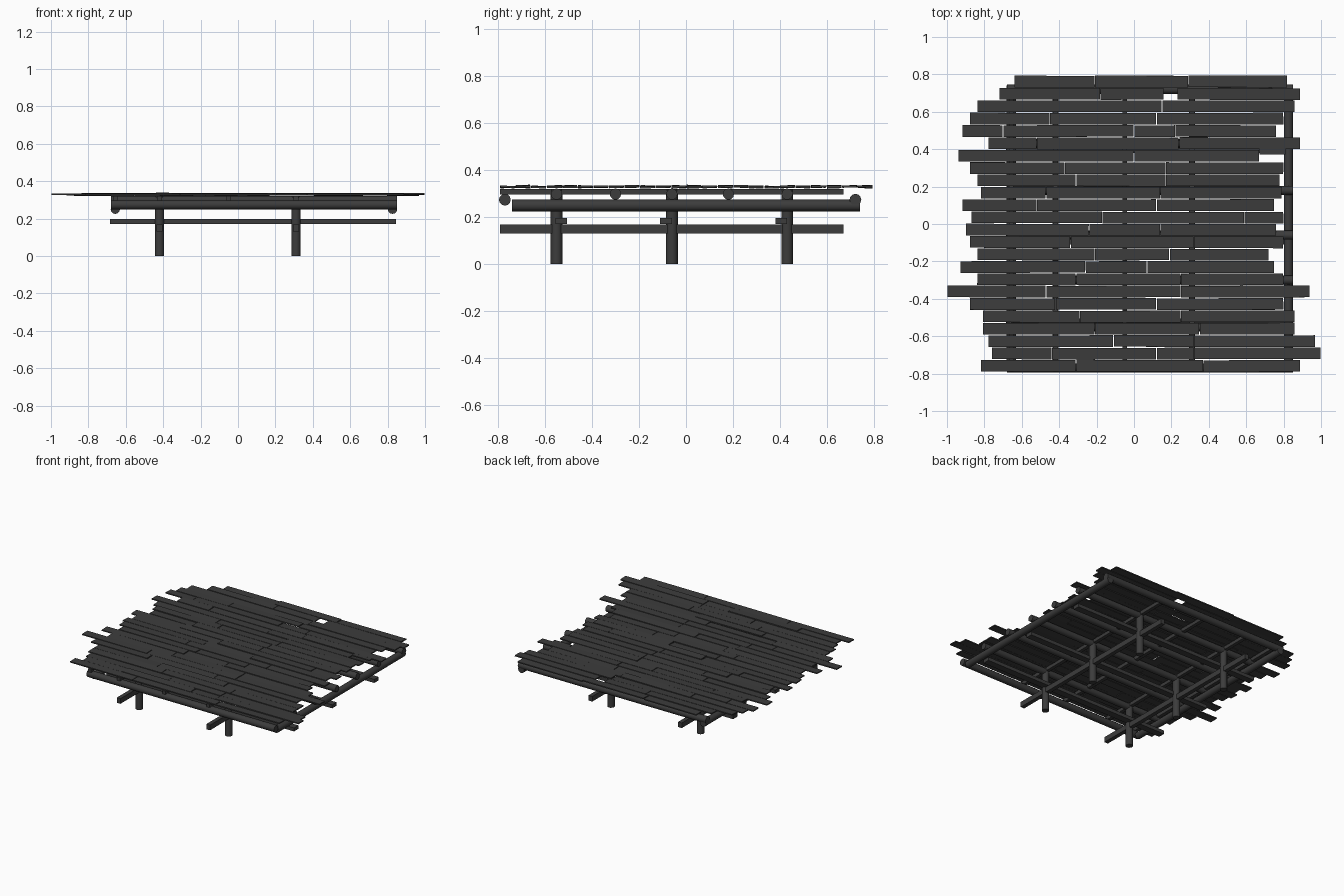
import bpy, math, random
from mathutils import Vector

random.seed(4)
if "Cube" in bpy.data.objects:
    bpy.data.objects.remove(bpy.data.objects["Cube"])

wood = bpy.data.materials.new("dark_wood")
wood.use_nodes = True
colour = (0.045, 0.045, 0.045, 1)
wood.diffuse_color = colour
wood.node_tree.nodes["Principled BSDF"].inputs["Base Color"].default_value = colour


def log(name, start, end, radius):
    """Round timber between two points."""
    a, b = Vector(start), Vector(end)
    bpy.ops.mesh.primitive_cylinder_add(vertices=12, radius=radius, depth=(b - a).length,
                                        location=(a + b) / 2)
    ob = bpy.context.object
    ob.name = name
    ob.rotation_euler = (b - a).to_track_quat('Z', 'Y').to_euler()
    ob.data.materials.append(wood)
    bpy.ops.object.shade_smooth_by_angle(angle=math.radians(40))


def board(name, centre, size, tilt=(0, 0, 0)):
    """Flat sawn timber."""
    bpy.ops.mesh.primitive_cube_add(size=1, location=centre, rotation=tilt)
    ob = bpy.context.object
    ob.name = name
    ob.scale = size
    ob.data.materials.append(wood)


POST_X = (-0.42, 0.31)
POST_Y = (-0.55, -0.06, 0.43)
LEFT, RIGHT = -0.68, 0.85

# Posts with cross braces
for x in POST_X:
    for y in POST_Y:
        log("post", (x, y, 0), (x, y, 0.32), 0.025)
    board("long_brace", (x, -0.06, 0.149), (0.03, 1.46, 0.038))
for y, shift in zip(POST_Y, (0.02, -0.025, -0.025)):
    board("cross_brace", (0.08, y + shift, 0.184), (1.53, 0.05, 0.026))

# Outer frame
for x in (LEFT + 0.024, RIGHT - 0.024):
    log("side_beam", (x, -0.74, 0.25), (x, 0.74, 0.25), 0.025)
for y in (-0.77, 0.72):
    log("end_beam", (LEFT, y, 0.274), (RIGHT, y, 0.274), 0.025)

# Joists under the deck
for y in (*POST_Y, -0.30, 0.18):
    log("cross_joist", (LEFT, y, 0.298), (RIGHT, y, 0.298), 0.024)
for x in (*POST_X, LEFT + 0.024, -0.05):
    board("long_joist", (x, -0.06, 0.308), (0.025, 1.46, 0.025))

# Deck rows from back to front: plank joints in hundredths
ROWS = [
    (-64, -21, 29, 82), (-72, -18, 16, 23, 89), (-84, 15, 86), (-88, -45, 12, 80),
    (-92, -70, 0, 22, 76), (-78, -52, 24, 89), (-94, 0, 67), (-88, -37, 17, 80),
    (-84, -31, 17, 78), (-82, -47, 14, 79), (-92, -52, 12, 75), (-87, -17, 59, 80),
    (-90, -24, 14, 76), (-88, -34, 32, 80), (-84, -21, 19, 72), (-93, -26, 7, 75),
    (-84, -31, 25, 80), (-100, -47, 25, 94), (-88, -42, 12, 80), (-81, -29, 25, 86),
    (-81, -21, 35, 86), (-78, -11, 32, 97), (-76, -44, 12, 32, 100), (-82, -31, 37, 89),
]
for row, cuts in enumerate(ROWS):
    y = 0.762 - 0.0661 * row
    for i, (a, b) in enumerate(zip(cuts, cuts[1:])):
        if (row, i) == (1, 2):      # missing short plank
            continue
        board("deck_plank",
              ((a + b) / 200, y + random.uniform(-0.001, 0.001),
               0.329 + random.uniform(-0.002, 0.003)),
              ((b - a) / 100 - 0.004, 0.062, 0.008),
              (random.uniform(-0.05, 0.05), random.uniform(-0.004, 0.004),
               random.uniform(-0.003, 0.003)))
board("narrow_plank", (0.74, 0.387, 0.329), (0.14, 0.03, 0.008))
